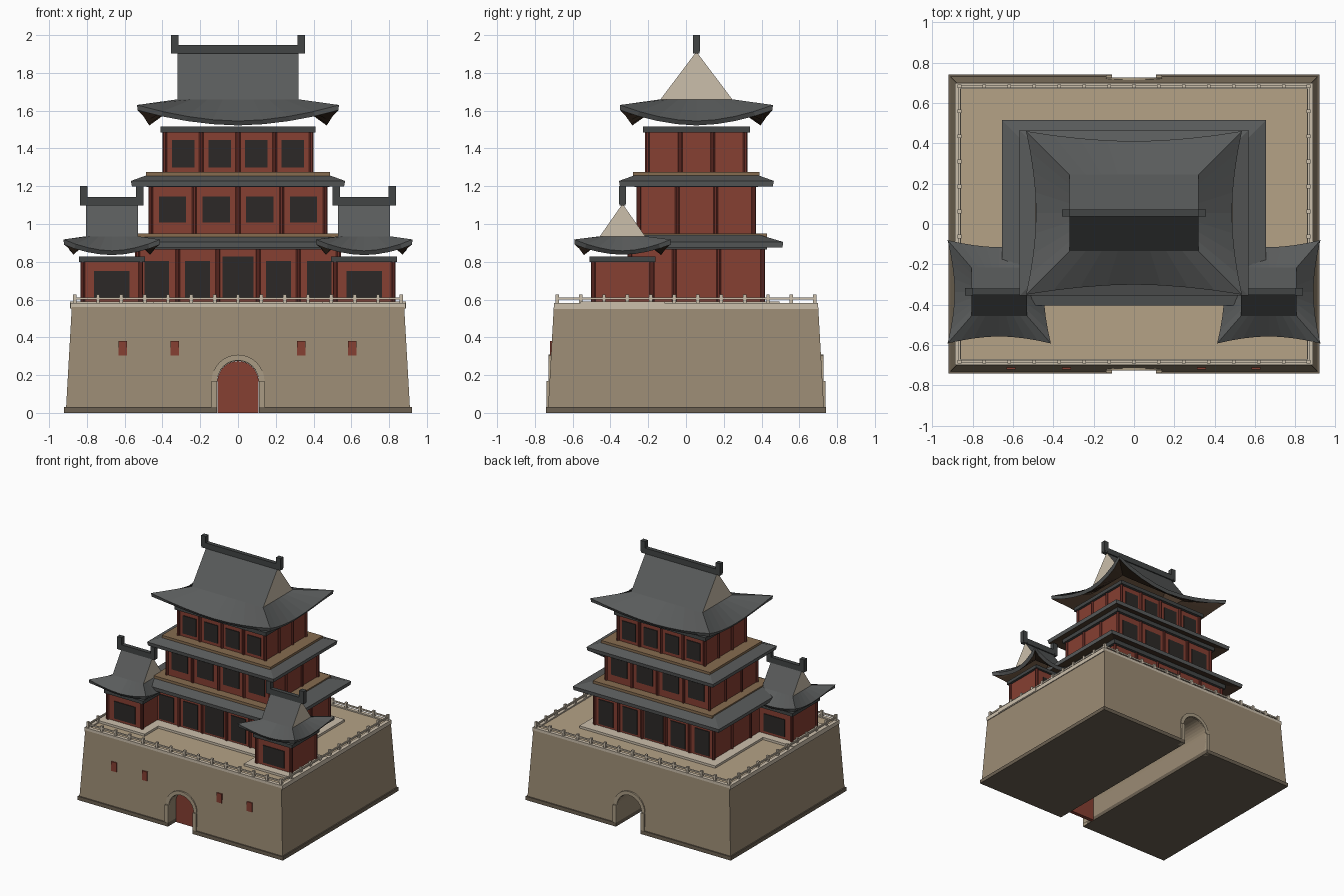
import bpy, bmesh, math

if "Cube" in bpy.data.objects:
    bpy.data.objects.remove(bpy.data.objects["Cube"])

def mat(name, r, g, b):
    m = bpy.data.materials.new(name)
    m.diffuse_color = (r, g, b, 1)
    m.use_nodes = True
    m.node_tree.nodes["Principled BSDF"].inputs["Base Color"].default_value = m.diffuse_color
    return m

STONE = mat("stone", 0.33, 0.26, 0.175)
DARKSTONE = mat("dark_stone", 0.15, 0.12, 0.085)
FLOOR = mat("floor", 0.46, 0.36, 0.24)
PALE = mat("pale", 0.60, 0.52, 0.41)
TRIM = mat("trim", 0.40, 0.33, 0.23)
RED = mat("red", 0.24, 0.05, 0.032)
POST = mat("post_red", 0.15, 0.03, 0.022)
DARK = mat("dark", 0.025, 0.022, 0.02)
WOOD = mat("wood", 0.24, 0.15, 0.08)
SOFFIT = mat("soffit", 0.07, 0.042, 0.025)
TILE = mat("tile", 0.10, 0.105, 0.105)
RIDGE = mat("ridge", 0.055, 0.06, 0.06)


def mesh(name, verts, faces, *mats):
    me = bpy.data.meshes.new(name)
    me.from_pydata(verts, [], faces)
    ob = bpy.data.objects.new(name, me)
    bpy.context.collection.objects.link(ob)
    for m in mats:
        me.materials.append(m)
    return ob


def box(name, x, y, z0, z1, hx, hy, m, taper=0.0):
    """Box given by centre, z range and half sizes; the top is inset by taper."""
    v = [(x + sx * (hx - k * taper), y + sy * (hy - k * taper), (z0, z1)[k])
         for k in (0, 1) for sx, sy in ((-1, -1), (1, -1), (1, 1), (-1, 1))]
    f = [(3, 2, 1, 0), (4, 5, 6, 7)] + [(i, (i + 1) % 4, (i + 1) % 4 + 4, i + 4) for i in range(4)]
    return mesh(name, v, f, m)


def prism(name, pts, y0, y1, m):
    """Extrude an x-z outline along y."""
    n = len(pts)
    v = [(x, y, z) for y in (y0, y1) for x, z in pts]
    f = [tuple(range(n)), tuple(range(2 * n - 1, n - 1, -1))]
    f += [(i, i + n, (i + 1) % n + n, (i + 1) % n) for i in range(n)]
    ob = mesh(name, v, f, m)
    bm = bmesh.new()
    bm.from_mesh(ob.data)
    bmesh.ops.recalc_face_normals(bm, faces=bm.faces)
    bm.to_mesh(ob.data)
    bm.free()
    return ob


def arc(r, z, n=16):
    return [(r * math.cos(math.pi * i / n), z + r * math.sin(math.pi * i / n)) for i in range(n + 1)]


def column(name, x, y, z0, z1, r=0.013, n=8):
    ring = [(x + r * math.cos(math.tau * (i + .5) / n), y + r * math.sin(math.tau * (i + .5) / n)) for i in range(n)]
    v = [(a, b, z) for z in (z0, z1) for a, b in ring]
    f = [(i, (i + 1) % n, (i + 1) % n + n, i + n) for i in range(n)]
    f += [tuple(range(n - 1, -1, -1)), tuple(range(n, 2 * n))]
    mesh(name, v, f, POST)


def ring(cx, cy, hx, hy, z_tip, z_mid, inset=0.0, n=8):
    """Rectangular loop whose sides bow in and dip between the corners."""
    out = []
    for side in range(4):
        for i in range(n):
            t = -1 + 2 * i / n
            c = abs(t) ** 1.8
            dx, dy = hx - inset * (1 - c), hy - inset * (1 - c)
            x, y = ((t * hx, -dy), (dx, t * hy), (-t * hx, dy), (-dx, -t * hy))[side]
            out.append((cx + x, cy + y, z_mid + (z_tip - z_mid) * c))
    return out


def slab(ob, t):
    s = ob.modifiers.new("thickness", 'SOLIDIFY')
    s.thickness, s.offset = t, -1
    s.material_offset, s.material_offset_rim = 1, 0


def skirt(name, cy, hx, hy, z0, z1, width):
    v = ring(0, cy, hx, hy, z0, z0, 0, 1) + ring(0, cy, hx - width, hy - width, z1, z1, 0, 1)
    slab(mesh(name, v, [(i, (i + 1) % 4, (i + 1) % 4 + 4, i + 4) for i in range(4)], TILE, SOFFIT), 0.03)


def hip_gable(name, cx, cy, hx, hy, inset, z_tip, z_mid, gx, gy, z_break, z_apex, z_top, over):
    n = 8
    m = 4 * n
    v = ring(cx, cy, hx, hy, z_tip, z_mid, inset, n) + ring(cx, cy, gx, gy, z_break, z_break, 0, n)
    v += [(cx - gx, cy, z_apex), (cx + gx, cy, z_apex)]
    left, right = 2 * m, 2 * m + 1
    f = [(i, (i + 1) % m, (i + 1) % m + m, i + m) for i in range(m)]
    for side, top in enumerate(([right, left], [right], [left, right], [left])):
        f.append(tuple([m + (side * n + i) % m for i in range(n + 1)] + top))
    ob = mesh(name + "_roof", v, f, TILE, SOFFIT, PALE, SOFFIT)
    for k in (m + 1, m + 3):
        ob.data.polygons[k].material_index = 2
    slab(ob, 0.028)
    # ridge beam and its upright ends
    box(name + "_ridge", cx, cy, z_apex - 0.01, z_apex + 0.035, gx + over, 0.017, RIDGE)
    for s in (-1, 1):
        box(name + "_ridge_end", cx + s * (gx + over - 0.019), cy, z_apex, z_top, 0.02, 0.018, RIDGE)


def storey(name, cx, cy, hx, hy, z0, z1, xs, ys, windows):
    """Walls, columns around the edge, and windows (x, half width, z0, z1) front and back."""
    box(name + "_walls", cx, cy, z0, z1, hx - 0.012, hy - 0.012, RED)
    ex, ey = hx - 0.013, hy - 0.013
    for i in range(xs + 1):
        for s in (-1, 1):
            column(name + "_column", cx + ex * (2 * i / xs - 1), cy + s * ey, z0, z1)
    for i in range(1, ys):
        for s in (-1, 1):
            column(name + "_column", cx + s * ex, cy + ey * (2 * i / ys - 1), z0, z1)
    for x, w, a, b in windows:
        for s in (-1, 1):
            box(name + "_window", cx + x, cy + s * (hy - 0.012), a, b, w, 0.006, DARK)


# fortress base with a vaulted passage
plinth = box("plinth", 0, 0, 0, 0.03, 0.92, 0.74, DARKSTONE)
wall = box("fortress_wall", 0, 0, 0.03, 0.56, 0.91, 0.73, STONE, 0.03)
vault = arc(0.11, 0.165) + [(-0.11, -0.1), (0.11, -0.1)]
cutter = prism("passage_cutter", vault, -1, 1, STONE)
cutter.hide_render = True
cutter.hide_set(True)
for ob in (plinth, wall):
    b = ob.modifiers.new("passage", 'BOOLEAN')
    b.operation, b.object, b.solver = 'DIFFERENCE', cutter, 'EXACT'
prism("gate_door", arc(0.109, 0.165) + [(-0.109, 0.0), (0.109, 0.0)], -0.64, -0.61, RED)
for s in (-1, 1):
    prism("gate_arch", arc(0.14, 0.168) + arc(0.11, 0.168)[::-1], s * 0.69, s * 0.727, TRIM)
    for k in (-1, 1):
        box("gate_pier", k * 0.125, s * 0.715, 0, 0.17, 0.015, 0.024, TRIM)
for x in (-0.61, -0.335, 0.335, 0.605):
    box("wall_slot", x, -0.708, 0.305, 0.38, 0.023, 0.012, RED)

# terrace floor, curb and railing
box("terrace_floor", 0, 0, 0.55, 0.572, 0.875, 0.69, FLOOR)
for s in (-1, 1):
    box("curb_long", 0, s * 0.685, 0.55, 0.582, 0.887, 0.015, PALE)
    box("curb_side", s * 0.872, 0, 0.55, 0.582, 0.015, 0.67, PALE)
    box("rail_long", 0, s * 0.682, 0.600, 0.612, 0.865, 0.005, PALE)
    box("rail_side", s * 0.865, 0, 0.600, 0.612, 0.005, 0.682, PALE)
    for i in range(15):
        box("rail_post", -0.865 + 1.73 * i / 14, s * 0.682, 0.57, 0.627, 0.009, 0.009, PALE)
    for i in range(1, 11):
        box("rail_post", s * 0.865, -0.682 + 1.364 * i / 11, 0.57, 0.627, 0.009, 0.009, PALE)

# main hall: three storeys with skirt roofs and balconies
CY = 0.055
box("hall_platform", 0, CY, 0.56, 0.59, 0.61, 0.44, PALE)
storey("lower_storey", 0, CY, 0.545, 0.365, 0.59, 0.90, 5, 3,
       [(0.215 * k, 0.083 if k == 0 else 0.066, 0.605, 0.828 if k == 0 else 0.805) for k in range(-2, 3)])
box("lower_beam", 0, CY, 0.865, 0.90, 0.555, 0.375, RIDGE)
skirt("lower_skirt_roof", CY, 0.655, 0.46, 0.905, 0.942, 0.125)
box("lower_balcony", 0, CY, 0.925, 0.951, 0.535, 0.375, WOOD)
storey("middle_storey", 0, CY, 0.475, 0.317, 0.95, 1.23, 4, 3,
       [(0.231 * (k - 1.5), 0.072, 1.008, 1.145) for k in range(4)])
box("middle_beam", 0, CY, 1.195, 1.23, 0.485, 0.327, RIDGE)
skirt("middle_skirt_roof", CY, 0.567, 0.41, 1.228, 1.264, 0.10)
box("middle_balcony", 0, CY, 1.245, 1.275, 0.487, 0.335, WOOD)
storey("upper_storey", 0, CY, 0.402, 0.272, 1.27, 1.49, 4, 3,
       [(0.193 * (k - 1.5), 0.06, 1.30, 1.445) for k in range(4)])
box("upper_beam", 0, CY, 1.485, 1.515, 0.41, 0.283, RIDGE)
hip_gable("hall", 0, CY, 0.535, 0.405, 0.05, 1.63, 1.545, 0.32, 0.19, 1.66, 1.912, 2.0, 0.035)

# two corner pavilions
for s in (-1, 1):
    x, y = s * 0.668, -0.336
    box("pavilion_platform", x, y, 0.555, 0.59, 0.222, 0.222, PALE)
    storey("pavilion", x, y, 0.167, 0.169, 0.585, 0.805, 1, 1, [(0, 0.094, 0.61, 0.75)])
    box("pavilion_beam", x, y, 0.80, 0.827, 0.175, 0.175, RIDGE)
    hip_gable("pavilion", x, y, 0.256, 0.256, 0.035, 0.918, 0.858, 0.138, 0.12, 0.935, 1.107, 1.2, 0.03)
